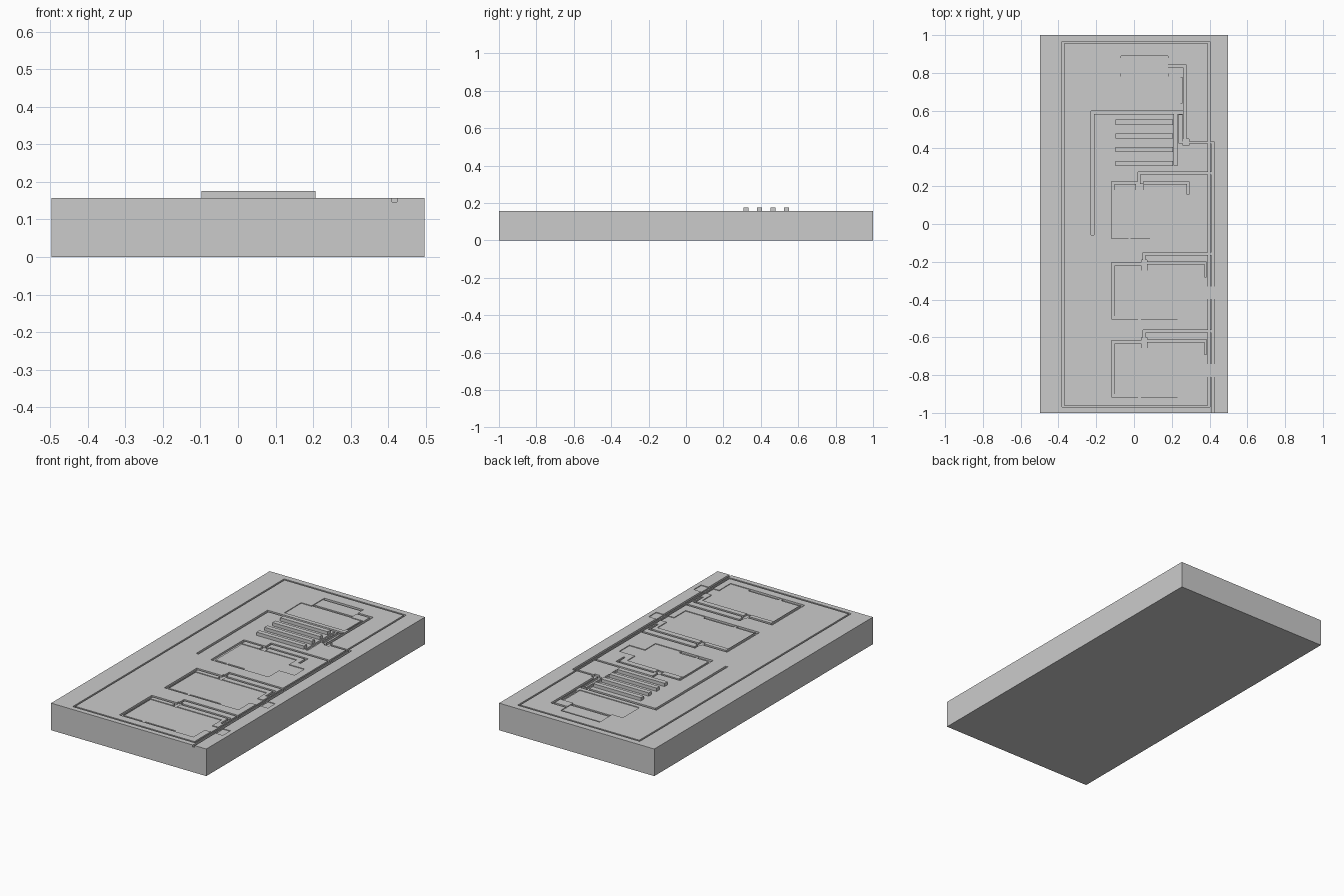
import bpy, bmesh

TOP, GROOVE, FLOOR = 0.157, 0.146, 0.153


def shift(rects, dy):
    return [(x0, x1, y0 + dy, y1 + dy) for x0, x1, y0, y1 in rects]


# rectangles are (x0, x1, y0, y1)
# border line and main channel running off the front edge
border = [(-0.38, -0.37, -0.97, 0.965), (0.393, 0.403, -0.97, 0.965),
          (-0.38, 0.403, 0.955, 0.965), (-0.38, 0.403, -0.97, -0.96)]
channel = [(0.41, 0.423, -1, 0.437), (0.25, 0.423, 0.425, 0.437),
           (0.26, 0.292, 0.415, 0.45)]

# the two large rooms share one plan
big_floor = [(-0.1, 0.355, -0.503, -0.245), (0.355, 0.47, -0.398, -0.33)]
big_grooves = [(-0.12, -0.103, -0.503, -0.205), (-0.12, 0.04, -0.22, -0.205),
               (0.07, 0.385, -0.213, -0.2), (0.373, 0.385, -0.28, -0.2),
               (0.04, 0.07, -0.245, -0.19), (0.048, 0.06, -0.19, -0.15),
               (0.048, 0.41, -0.163, -0.15),
               (-0.12, 0.02, -0.503, -0.487), (0.038, 0.23, -0.503, -0.487)]

# small room
small_floor = [(-0.103, 0.25, -0.078, 0.18), (0.25, 0.35, 0.018, 0.11)]
small_grooves = [(-0.12, -0.103, -0.078, 0.225), (-0.12, 0.02, 0.213, 0.225),
                 (0.02, 0.032, 0.213, 0.275), (0.02, 0.41, 0.262, 0.275),
                 (0.05, 0.292, 0.213, 0.225), (0.28, 0.292, 0.155, 0.225),
                 (0.01, 0.05, 0.18, 0.213),
                 (-0.12, -0.03, -0.078, -0.06), (-0.018, 0.085, -0.078, -0.06)]

# rear hall and the lines around the bars
hall_floor = [(-0.07, 0.18, 0.64, 0.89), (-0.138, 0.245, 0.622, 0.775)]
hall_grooves = [(-0.07, 0.18, 0.878, 0.89), (-0.07, 0.18, 0.782, 0.797),
                (0.18, 0.277, 0.828, 0.842), (0.263, 0.277, 0.43, 0.842),
                (0.245, 0.258, 0.64, 0.775), (-0.228, 0.26, 0.582, 0.597),
                (-0.228, -0.213, -0.058, 0.597), (0.212, 0.23, 0.31, 0.582),
                (0.236, 0.258, 0.43, 0.577)]

floors = big_floor + shift(big_floor, -0.412) + small_floor + hall_floor
grooves = (border + channel + big_grooves + shift(big_grooves, -0.412)
           + small_grooves + hall_grooves)


# slab with stepped top surface, built as cells of constant height
def stepped_slab(name):
    rects = floors + grooves + [(-0.497, 0.497, -1, 1)]
    xs = sorted({round(v, 4) for r in rects for v in r[:2]})
    ys = sorted({round(v, 4) for r in rects for v in r[2:]})
    nx, ny = len(xs) - 1, len(ys) - 1

    def height(i, j):
        if not (0 <= i < nx and 0 <= j < ny):
            return 0.0
        x, y = (xs[i] + xs[i + 1]) / 2, (ys[j] + ys[j + 1]) / 2
        for level, group in ((GROOVE, grooves), (FLOOR, floors)):
            if any(a < x < b and c < y < d for a, b, c, d in group):
                return level
        return TOP

    bm = bmesh.new()

    def face(*pts):
        bm.faces.new([bm.verts.new(p) for p in pts])

    for i in range(-1, nx):
        for j in range(-1, ny):
            h, hx, hy = height(i, j), height(i + 1, j), height(i, j + 1)
            if h:
                a, b, c, d = xs[i], xs[i + 1], ys[j], ys[j + 1]
                face((a, c, h), (b, c, h), (b, d, h), (a, d, h))
            if j >= 0 and h != hx:
                x, c, d = xs[i + 1], ys[j], ys[j + 1]
                face((x, c, hx), (x, d, hx), (x, d, h), (x, c, h))
            if i >= 0 and h != hy:
                y, a, b = ys[j + 1], xs[i], xs[i + 1]
                face((a, y, h), (b, y, h), (b, y, hy), (a, y, hy))
    # underside
    face((xs[0], -1, 0), (xs[0], 1, 0), (xs[-1], 1, 0), (xs[-1], -1, 0))
    bmesh.ops.remove_doubles(bm, verts=bm.verts, dist=1e-5)
    mesh = bpy.data.meshes.new(name)
    bm.to_mesh(mesh)
    bm.free()
    bpy.context.collection.objects.link(bpy.data.objects.new(name, mesh))


stepped_slab("base_slab")

# four raised bars
for k in range(4):
    bpy.ops.mesh.primitive_cube_add(size=1, location=(0.055, 0.321 + 0.0725 * k, 0.166))
    bar = bpy.context.object
    bar.name = f"raised_bar_{k + 1}"
    bar.scale = (0.304, 0.027, 0.02)
